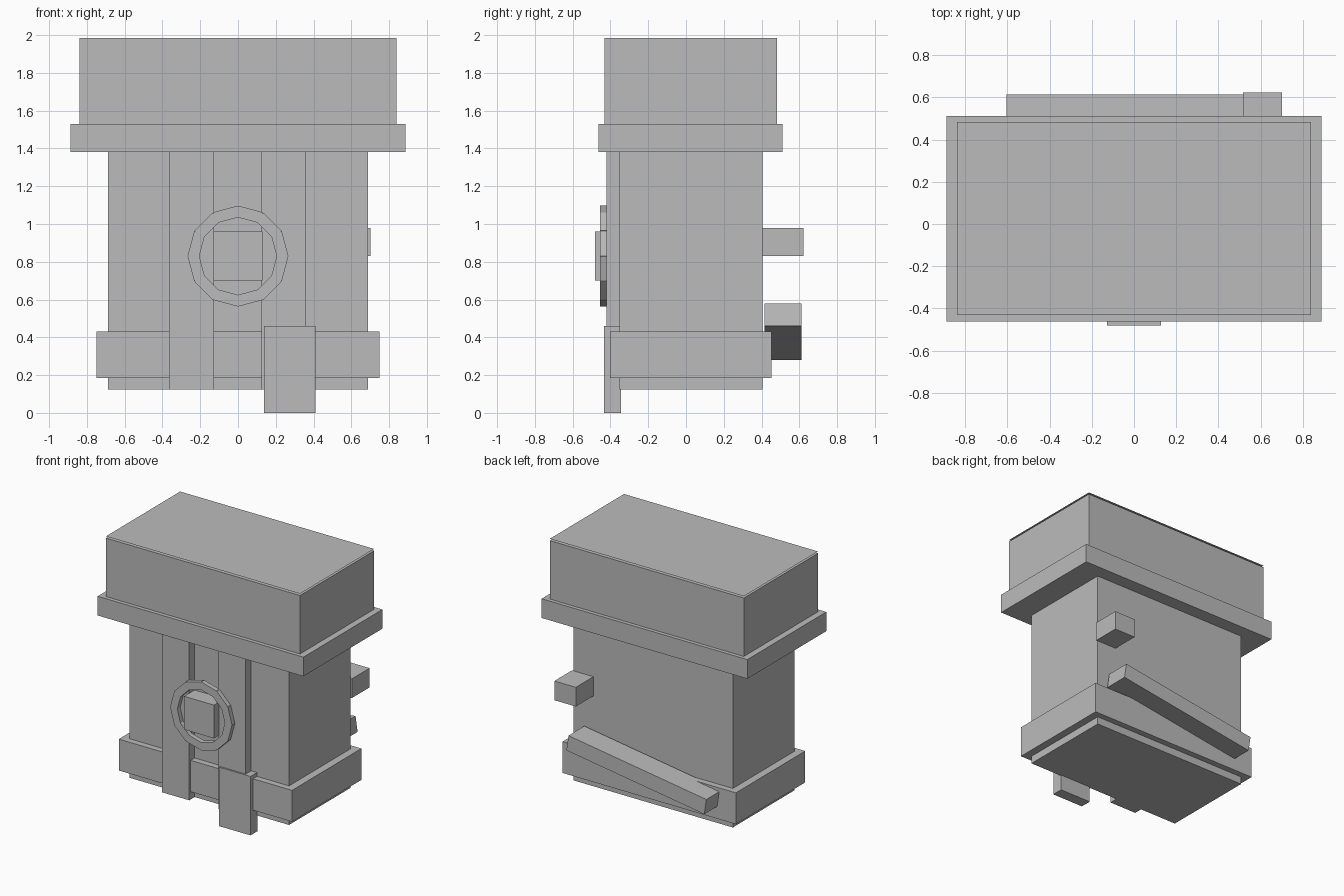
import bpy, bmesh, math
from mathutils import Matrix, Vector

if "Cube" in bpy.data.objects:
    bpy.data.objects.remove(bpy.data.objects["Cube"])

stone = bpy.data.materials.new("plain grey")
stone.diffuse_color = (0.5, 0.5, 0.5, 1.0)
stone.use_nodes = True
stone.node_tree.nodes["Principled BSDF"].inputs["Base Color"].default_value = stone.diffuse_color


def finish(name, bm):
    mesh = bpy.data.meshes.new(name)
    bm.to_mesh(mesh)
    bm.free()
    mesh.materials.append(stone)
    obj = bpy.data.objects.new(name, mesh)
    bpy.context.collection.objects.link(obj)
    return obj


def add_box(bm, centre, size, angle=0.0):
    """Box turned about the y axis by angle."""
    m = (Matrix.Translation(Vector(centre)) @ Matrix.Rotation(angle, 4, 'Y')
         @ Matrix.Diagonal((*size, 1.0)))
    bmesh.ops.create_cube(bm, size=1.0, matrix=m)


def box(name, xs, ys, zs, angle=0.0):
    bm = bmesh.new()
    spans = (xs, ys, zs)
    add_box(bm, [(a + b) / 2 for a, b in spans], [b - a for a, b in spans], angle)
    return finish(name, bm)


# Stacked main blocks
box("body", (-0.688, 0.688), (-0.353, 0.405), (0.125, 1.38))
box("base_band", (-0.748, 0.748), (-0.402, 0.453), (0.185, 0.43))
box("cornice", (-0.888, 0.888), (-0.462, 0.512), (1.38, 1.53))
box("top_block", (-0.838, 0.838), (-0.432, 0.483), (1.53, 1.986))

# Thin sheet just above the top block
bm = bmesh.new()
bmesh.ops.create_grid(bm, x_segments=1, y_segments=1, size=0.5,
                      matrix=Matrix.Translation((0, 0.0255, 2.0))
                      @ Matrix.Diagonal((1.676, 0.915, 1, 1)))
finish("top_sheet", bm)

# Two front pilasters
for side, x0 in (("left", -0.364), ("right", 0.124)):
    box("pilaster_" + side, (x0, x0 + 0.237), (-0.42, -0.352), (0.125, 1.38))

# Front hanging plate
box("front_plate", (0.137, 0.411), (-0.433, -0.344), (0.0, 0.46))

# Ring of twelve blocks around a square boss
RING_Z, RING_R = 0.83, 0.228
bm = bmesh.new()
for i in range(12):
    a = math.radians(15 + 30 * i)
    add_box(bm, (RING_R * math.cos(a), -0.437, RING_Z + RING_R * math.sin(a)),
            (0.06, 0.037, 0.135), -a)
finish("ring", bm)
box("ring_boss", (-0.129, 0.129), (-0.481, -0.35), (0.70, 0.96))

# Back details: knob and slanted bar
box("back_knob", (0.516, 0.701), (0.403, 0.622), (0.83, 0.98))
box("back_bar", (-0.602, 0.602), (0.416, 0.612), (0.37, 0.491), -0.15)
